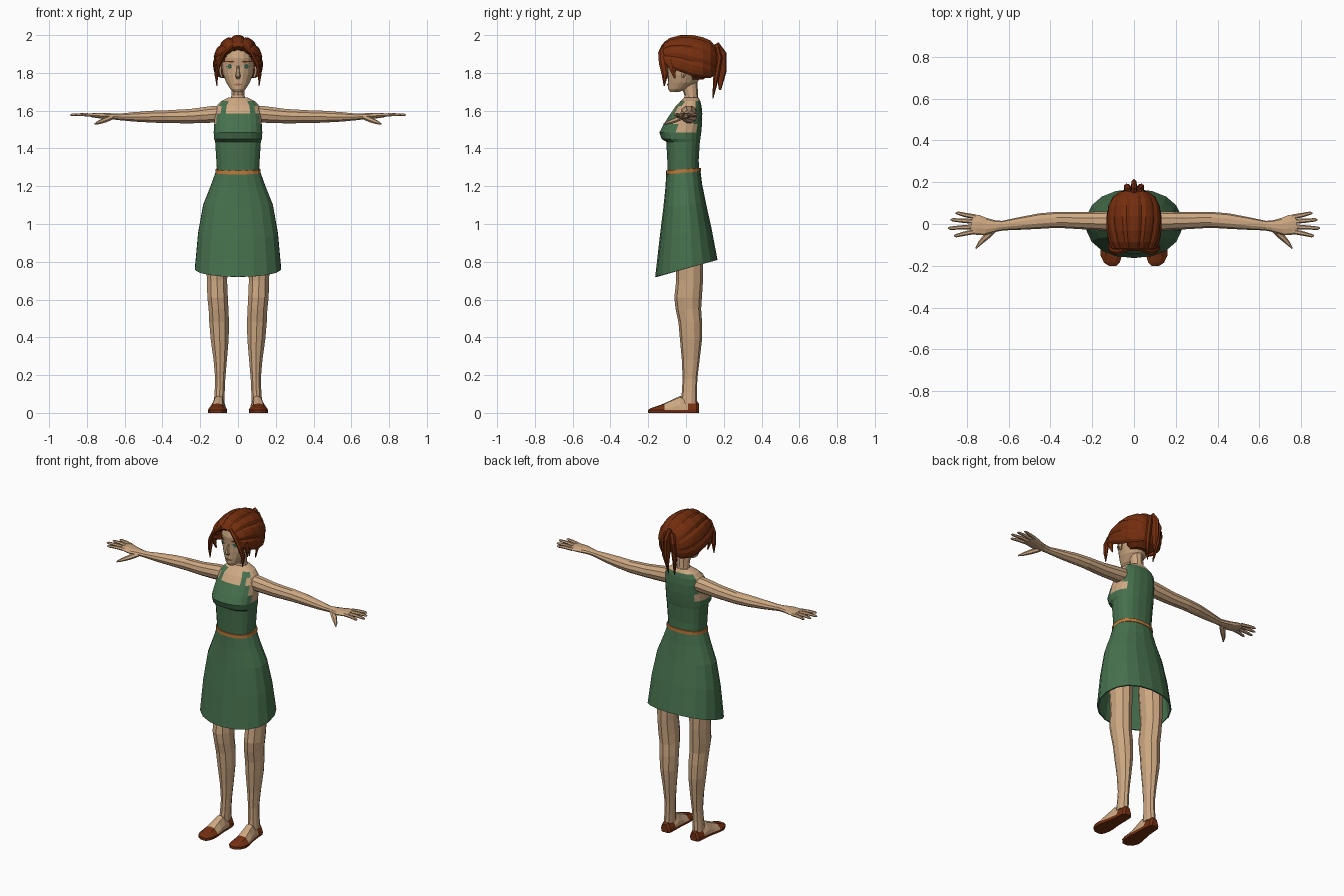
import bpy, bmesh, math
from mathutils import Vector


def material(name, rgb):
    m = bpy.data.materials.new(name)
    lin = [((c / 255 + 0.055) / 1.055) ** 2.4 for c in rgb]
    m.diffuse_color = (*lin, 1)
    return m


SKIN = material("skin", (205, 168, 130))
GREEN = material("dress_green", (70, 112, 77))
HAIR = material("auburn_hair", (116, 46, 14))
BELT = material("tan_belt", (190, 122, 58))
SHOE = material("brown_shoe", (116, 48, 18))
EYE = material("eye_green", (62, 125, 88))
WHITE = material("eye_white", (200, 205, 195))
LIP = material("lip", (165, 105, 85))


def loft(name, rings, mats, rule=None, closed=True, caps=True, mirror=False, thick=0):
    """Skin a list of point rings, choosing face materials by a rule on the centre."""
    bm = bmesh.new()
    vs = [[bm.verts.new(p) for p in r] for r in rings]
    n = len(rings[0])
    for a, b in zip(vs, vs[1:]):
        for i in range(n if closed else n - 1):
            j = (i + 1) % n
            bm.faces.new((a[i], a[j], b[j], b[i]))
    if caps:
        bm.faces.new(vs[0])
        bm.faces.new(vs[-1])
    bmesh.ops.recalc_face_normals(bm, faces=bm.faces)
    if rule:
        for f in bm.faces:
            f.material_index = rule(f.calc_center_median())
    me = bpy.data.meshes.new(name)
    bm.to_mesh(me)
    bm.free()
    for m in mats:
        me.materials.append(m)
    ob = bpy.data.objects.new(name, me)
    bpy.context.collection.objects.link(ob)
    if thick:
        s = ob.modifiers.new("thickness", 'SOLIDIFY')
        s.thickness = thick
    if mirror:
        ob.modifiers.new("mirror", 'MIRROR')
    return ob


def ring(z, rx, yf, yb, slope=0, cx=0, n=16, power=1.0):
    """Horizontal oval from yf to yb, optionally tilted and boxy."""
    cy, ry, pts = (yf + yb) / 2, (yb - yf) / 2, []
    for i in range(n):
        a = math.tau * (i + 0.5) / n
        c, s = math.cos(a), math.sin(a)
        x = math.copysign(abs(c) ** power, c) * rx
        y = math.copysign(abs(s) ** power, s) * ry
        pts.append((cx + x, cy + y, z + slope * y))
    return pts


def tube(name, pts, mat, n=8, up=(0, 0, 1), mirror=False):
    """Tapered tube through (x, y, z, side radius, up radius) points."""
    ps, rings = [Vector(p[:3]) for p in pts], []
    for i, p in enumerate(ps):
        t = (ps[min(i + 1, len(ps) - 1)] - ps[max(i - 1, 0)]).normalized()
        side = Vector(up).cross(t).normalized()
        u = t.cross(side)
        rings.append([p + side * pts[i][3] * math.cos(math.tau * k / n)
                      + u * pts[i][4] * math.sin(math.tau * k / n) for k in range(n)])
    return loft(name, rings, [mat], mirror=mirror)


# Bodice: square neckline and bare armholes
def bodice_rule(c):
    x = abs(c.x)
    if c.z > 1.655:
        return 0
    if c.y < 0.01 and x < 0.066 and c.z > 1.585:
        return 0
    if x > 0.09 and c.z > 1.47 and -0.06 < c.y < 0.05:
        return 0
    return 1


TORSO = [(1.27, .112, -.098, .07), (1.34, .116, -.1, .068), (1.435, .122, -.105, .074),
         (1.45, .128, -.13, .077), (1.485, .13, -.142, .082), (1.53, .127, -.118, .086),
         (1.585, .122, -.082, .087), (1.625, .114, -.055, .083), (1.65, .092, -.03, .076),
         (1.67, .05, -.008, .066)]
loft("bodice", [ring(*r, n=20, power=.8) for r in TORSO], [SKIN, GREEN], bodice_rule)

# Skirt with a hem that dips at the front, and the belt
SKIRT = [(1.28, .118, -.104, .076, .06), (1.2, .147, -.109, .086, .08),
         (1.1, .187, -.12, .105, .12), (.95, .214, -.14, .135, .2),
         (.765, .231, -.163, .167, .27)]
loft("skirt", [ring(*r, n=18, power=.92) for r in SKIRT], [GREEN], caps=False, thick=.008)
loft("belt", [ring(z, .121, -.107, .079, .08, n=18, power=.85) for z in (1.27, 1.29)],
     [BELT], caps=False, thick=.008)

# Neck
loft("neck", [ring(z, r, f, b, n=10) for z, r, f, b in
              [(1.64, .05, -.015, .066), (1.68, .037, -.008, .064), (1.76, .038, -.035, .06)]],
     [SKIN])

# Head
HEAD = [(1.698, .022, -.084, -.04), (1.715, .042, -.094, .01), (1.75, .064, -.096, .06),
        (1.79, .08, -.097, .085), (1.83, .086, -.098, .1), (1.88, .088, -.105, .11),
        (1.93, .078, -.095, .1), (1.965, .045, -.055, .065)]
loft("head", [ring(*r, n=18) for r in HEAD], [SKIN])


def face_y(x, z):
    for a, b in zip(HEAD, HEAD[1:]):
        if a[0] <= z <= b[0]:
            t = (z - a[0]) / (b[0] - a[0])
            rx, yf, yb = (a[k] + (b[k] - a[k]) * t for k in (1, 2, 3))
            return (yf + yb) / 2 - (yb - yf) / 2 * math.sqrt(max(0, 1 - (x / rx) ** 2))
    return 0


def face_plate(name, x0, x1, z, h, mat, lift, mirror=True, slant=0):
    """Thin almond patch that follows the face."""
    top, bottom = [], []
    for i in range(7):
        t = i / 6
        x = x0 + (x1 - x0) * t
        half, zz = h / 2 * (math.sin(math.pi * t) * .85 + .15), z + slant * t
        top.append((x, face_y(x, zz + half) - lift, zz + half))
        bottom.append((x, face_y(x, zz - half) - lift, zz - half))
    loft(name, [top, bottom], [mat], closed=False, caps=False, mirror=mirror, thick=.002)


face_plate("eye", .026, .062, 1.834, .02, WHITE, .003)
face_plate("iris", .033, .056, 1.834, .021, EYE, .005)
face_plate("eyebrow", .02, .066, 1.858, .008, HAIR, .003, slant=.004)
face_plate("lips", -.02, .02, 1.738, .012, LIP, .003, mirror=False)
tube("nose", [(0, -.094, 1.845, .006, .004), (0, -.103, 1.805, .009, .009),
              (0, -.106, 1.782, .014, .011), (0, -.098, 1.77, .009, .005)],
     SKIN, 6, up=(0, 1, 0))
tube("ear", [(.084, -.018, 1.775, .006, .008), (.092, -.012, 1.795, .008, .016),
             (.095, -.008, 1.82, .008, .018), (.088, -.008, 1.835, .005, .01)],
     SKIN, 6, up=(0, 1, 0), mirror=True)

# Hair cap: ridged strands swept from the forehead to the back
CAP = [(-.1, 1.86, .07, .06, 0), (-.13, 1.86, .088, .08, .05), (-.115, 1.855, .106, .108, .12),
       (-.085, 1.85, .12, .134, .2), (-.03, 1.85, .13, .148, .32), (.035, 1.85, .131, .149, .5),
       (.09, 1.85, .122, .137, .62), (.13, 1.855, .1, .115, .85), (.155, 1.86, .068, .08, 1.2),
       (.168, 1.865, .02, .025, 1.5)]
cap = []
for y, zc, rx, rz, low in CAP:
    row = []
    for i in range(29):
        a = -low + (math.pi + 2 * low) * i / 28
        k = 1.01 if i % 4 in (1, 2, 3) else .95
        row.append((rx * k * math.cos(a), y, zc + rz * k * math.sin(a)))
    cap.append(row)
loft("hair_cap", cap, [HAIR], closed=False, caps=False, thick=.006)
loft("hair_nape", [ring(*r, n=14) for r in
                   [(1.765, .06, .01, .09), (1.79, .09, -.005, .125), (1.85, .1, 0, .145)]], [HAIR])

# Loose locks framing the face
tube("front_lock", [(.03, -.115, 1.945, .012, .014), (.075, -.128, 1.905, .012, .02),
                    (.102, -.122, 1.85, .012, .022), (.115, -.112, 1.79, .01, .017),
                    (.112, -.115, 1.73, .002, .003)], HAIR, 7, up=(0, 1, 0), mirror=True)
tube("side_lock", [(.108, -.08, 1.87, .014, .022), (.116, -.07, 1.82, .01, .02),
                   (.108, -.06, 1.77, .003, .004)], HAIR, 6, up=(0, 1, 0), mirror=True)

# Ponytail
tube("ponytail_middle", [(0, .13, 1.915, .02, .015), (0, .165, 1.935, .028, .016),
                         (0, .186, 1.9, .03, .015), (0, .187, 1.81, .028, .013),
                         (0, .18, 1.71, .006, .004)], HAIR, 8, up=(1, 0, 0.01))
tube("ponytail_side", [(.008, .135, 1.905, .014, .014), (.022, .165, 1.925, .016, .018),
                       (.034, .178, 1.88, .016, .016), (.034, .16, 1.78, .015, .016),
                       (.02, .142, 1.665, .003, .003)], HAIR, 7, up=(0, 1, .01), mirror=True)

# Arm and palm
tube("arm", [(.075, .016, 1.585, .045, .045), (.14, .014, 1.58, .046, .046),
             (.25, .016, 1.571, .041, .04), (.37, .02, 1.568, .038, .036),
             (.45, .014, 1.568, .037, .033), (.55, .002, 1.567, .03, .026),
             (.63, -.008, 1.567, .023, .018), (.665, -.01, 1.57, .028, .017),
             (.71, -.012, 1.572, .042, .016), (.75, -.004, 1.575, .048, .014),
             (.778, 0, 1.576, .046, .01)], SKIN, 10, mirror=True)

# Fingers and thumb
for name, y0, x1, y1 in [("index_finger", -.036, .862, -.056), ("middle_finger", -.013, .89, -.02),
                         ("ring_finger", .012, .877, .02), ("little_finger", .034, .853, .052)]:
    tube(name, [(.76, y0, 1.576, .012, .01), ((.76 + x1) / 2, (y0 + y1) / 2, 1.579, .0105, .009),
                (x1 - .01, y1, 1.578, .008, .007), (x1, y1, 1.577, .003, .003)],
         SKIN, 6, mirror=True)
tube("thumb", [(.67, -.025, 1.565, .016, .013), (.705, -.058, 1.55, .016, .014),
               (.738, -.092, 1.537, .01, .01), (.757, -.117, 1.53, .003, .004)],
     SKIN, 6, mirror=True)

# Leg
LEG = [(1.05, .075, -.06, .09, .105), (.85, .065, -.058, .092, .11), (.7, .056, -.052, .09, .111),
       (.61, .057, -.062, .084, .108), (.55, .055, -.055, .08, .103), (.48, .055, -.04, .085, .1),
       (.39, .05, -.032, .085, .097), (.28, .037, -.022, .072, .094), (.18, .028, -.018, .06, .094),
       (.11, .028, -.022, .058, .097), (.05, .03, -.03, .06, .1)]
loft("leg", [ring(z, rx, f, b, 0, cx, 10) for z, rx, f, b, cx in LEG], [SKIN], mirror=True)

# Foot in a low slipper: (y, centre x, half width, height)
FOOT = [(.068, .1, .02, .05), (.055, .1, .033, .062), (.01, .1, .036, .064), (-.03, .102, .038, .09),
        (-.07, .105, .043, .072), (-.115, .108, .051, .05), (-.15, .109, .051, .037),
        (-.185, .106, .038, .026), (-.2, .102, .018, .016)]
PROFILE = [(-.95, 0), (-1, .016), (-.92, .45), (-.5, .92), (0, 1), (.5, .92), (.92, .45),
           (1, .016), (.95, 0)]
foot = [[(cx + px * w, y, pz if pz == .016 and h > .02 else
          max(pz * h, .016 if 0 < pz else 0)) for px, pz in PROFILE] for y, cx, w, h in FOOT]


def foot_rule(c):
    return 1 if c.z < .016 or c.y < -.115 or c.y > .015 else 0


loft("foot", foot, [SKIN, SHOE], foot_rule, mirror=True)
